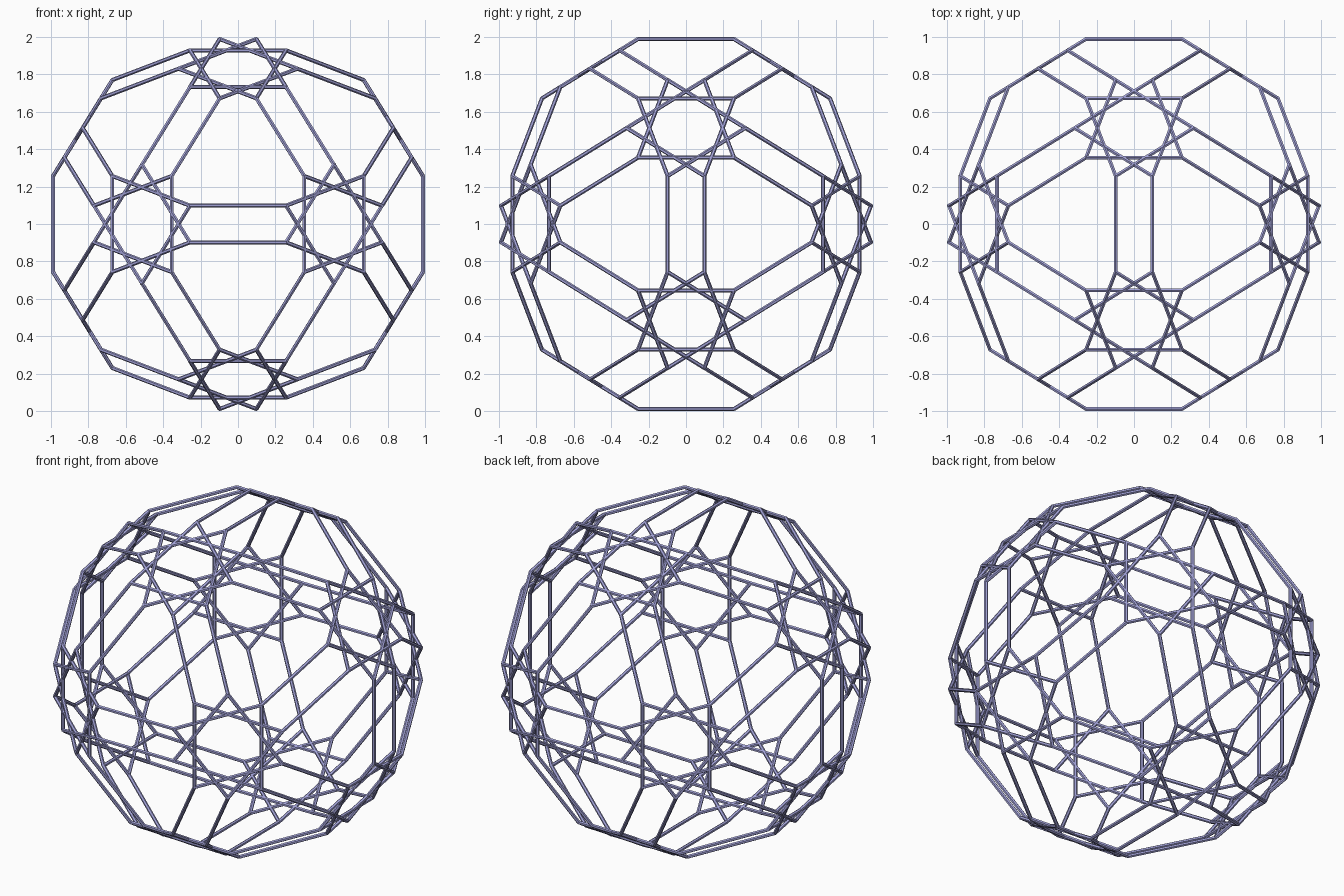
import bpy, bmesh, math
from mathutils import Vector, Matrix

if "Cube" in bpy.data.objects:
    bpy.data.objects.remove(bpy.data.objects["Cube"])

T = (1 + math.sqrt(5)) / 2
R = 0.011                          # strut radius
S = (1 - R) / (3 * T - 1)          # puts the outermost struts at +-1

# 15 mirror planes of the icosahedral symmetry
mirrors = [Vector(a) for a in ((1, 0, 0), (0, 1, 0), (0, 0, 1))]
for i in (1, -1):
    for j in (1, -1):
        a, b, c = 1 / T / 2, i * T / 2, j / 2
        mirrors += [Vector((a, b, c)), Vector((c, a, b)), Vector((b, c, a))]


def key(v):
    return tuple(round(c, 3) + 0.0 for c in v)


def reflect(v, n):
    return v - 2 * v.dot(n) * n


# Corners: reflect one corner until all 120 are found.
# Struts: each corner joins its image in every mirror one unit away.
start = Vector((1 / T ** 2, 1, 3 * T - 1))
corners, queue, struts = {key(start): start}, [start], {}
while queue:
    v = queue.pop()
    for n in mirrors:
        w = reflect(v, n)
        if key(w) not in corners:
            corners[key(w)] = w
            queue.append(w)
        if abs(abs(v.dot(n)) - 1) < 0.001:
            struts[frozenset((key(v), key(w)))] = (v, w)

mat = bpy.data.materials.new("lavender")
mat.diffuse_color = (0.36, 0.36, 0.68, 1)
mat.use_nodes = True
mat.node_tree.nodes["Principled BSDF"].inputs["Base Color"].default_value = mat.diffuse_color
centre = Vector((0, 0, 1))


def make_object(name, bm):
    mesh = bpy.data.meshes.new(name)
    bm.to_mesh(mesh)
    bm.free()
    mesh.materials.append(mat)
    ob = bpy.data.objects.new(name, mesh)
    bpy.context.collection.objects.link(ob)


# Straight bars of the star frame
bm = bmesh.new()
for v, w in struts.values():
    d = w - v
    m = Matrix.Translation((v + w) / 2 * S + centre) @ d.to_track_quat('Z', 'Y').to_matrix().to_4x4()
    bmesh.ops.create_cone(bm, cap_ends=True, segments=6, radius1=R, radius2=R,
                          depth=d.length * S, matrix=m)
make_object("frame_struts", bm)

# Small joints closing the corners
bm = bmesh.new()
for v in corners.values():
    bmesh.ops.create_icosphere(bm, subdivisions=1, radius=R,
                               matrix=Matrix.Translation(v * S + centre))
make_object("frame_joints", bm)
